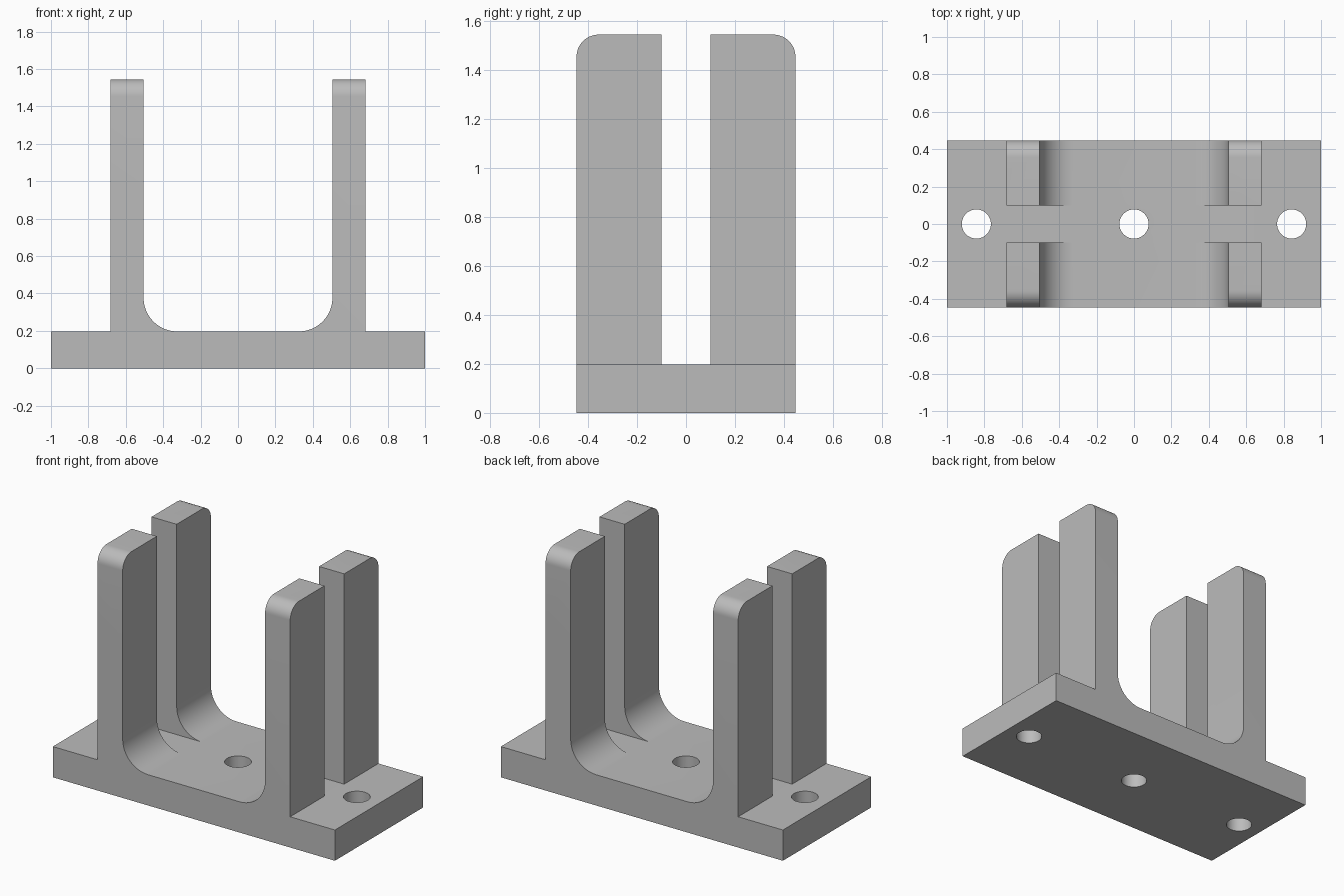
import bpy
import bmesh
from math import cos, sin, pi, radians
from mathutils import Vector

cube = bpy.data.objects.get("Cube")
if cube:
    bpy.data.objects.remove(cube, do_unlink=True)

# Main dimensions
BASE_TOP, TOP = 0.197, 1.545
HALF_DEPTH, SLOT = 0.447, 0.1
POST_IN, POST_OUT = 0.505, 0.683
FILLET, ROUND = 0.18, 0.09
HOLE_R, HOLE_X = 0.078, 0.843

grey = bpy.data.materials.new("plain_grey")
grey.use_nodes = True
colour = (0.5, 0.5, 0.5, 1)
grey.diffuse_color = colour
grey.node_tree.nodes["Principled BSDF"].inputs["Base Color"].default_value = colour


def arc(cx, cz, r, start, end, steps=12):
    angles = [radians(start + (end - start) * i / steps) for i in range(steps + 1)]
    return [(cx + r * cos(a), cz + r * sin(a)) for a in angles]


def mirrored(half):
    """Close a half outline by reflecting it across the vertical axis."""
    return half + [(-u, z) for u, z in reversed(half)]


def prism(name, outline, place, sweep):
    """Extrude a 2D outline along the sweep vector."""
    bm = bmesh.new()
    face = bm.faces.new([bm.verts.new(place(u, v)) for u, v in outline])
    out = bmesh.ops.extrude_face_region(bm, geom=[face])
    moved = [g for g in out["geom"] if isinstance(g, bmesh.types.BMVert)]
    bmesh.ops.translate(bm, verts=moved, vec=Vector(sweep))
    bmesh.ops.recalc_face_normals(bm, faces=bm.faces)
    mesh = bpy.data.meshes.new(name)
    bm.to_mesh(mesh)
    bm.free()
    mesh.materials.append(grey)
    obj = bpy.data.objects.new(name, mesh)
    bpy.context.collection.objects.link(obj)
    return obj


def combine(target, tool, operation):
    """Apply a boolean and discard its tool."""
    tool.hide_render = True
    mod = target.modifiers.new(operation.lower(), "BOOLEAN")
    mod.operation, mod.object, mod.solver = operation, tool, "EXACT"
    bpy.ops.object.select_all(action="DESELECT")
    bpy.context.view_layer.objects.active = target
    target.select_set(True)
    bpy.ops.object.modifier_apply(modifier=mod.name)
    bpy.data.objects.remove(tool, do_unlink=True)


# Front outline: base plate, two uprights, inner fillets
front = [(1, 0), (1, BASE_TOP), (POST_OUT, BASE_TOP), (POST_OUT, TOP), (POST_IN, TOP)]
front += arc(POST_IN - FILLET, BASE_TOP + FILLET, FILLET, 0, -90)
bracket = prism("slotted_bracket", mirrored(front),
                lambda u, z: (u, -HALF_DEPTH, z), (0, 2 * HALF_DEPTH, 0))

# Side outline: rounded outer corners and the central slot
side = [(HALF_DEPTH + 0.0, -0.2)]
side += arc(HALF_DEPTH - ROUND, TOP - ROUND, ROUND, 0, 90)
side += [(SLOT, TOP), (SLOT, BASE_TOP)]
side_shape = prism("side_shape", mirrored(side), lambda u, z: (-1.2, u, z), (2.4, 0, 0))
combine(bracket, side_shape, "INTERSECT")

# Three mounting holes
for x in (-HOLE_X, 0, HOLE_X):
    circle = arc(x, 0, HOLE_R, 0, 360, 40)[:-1]
    drill = prism("drill", circle, lambda u, v: (u, v, -0.1), (0, 0, 0.5))
    combine(bracket, drill, "DIFFERENCE")

bpy.ops.object.shade_smooth_by_angle(angle=radians(30))
